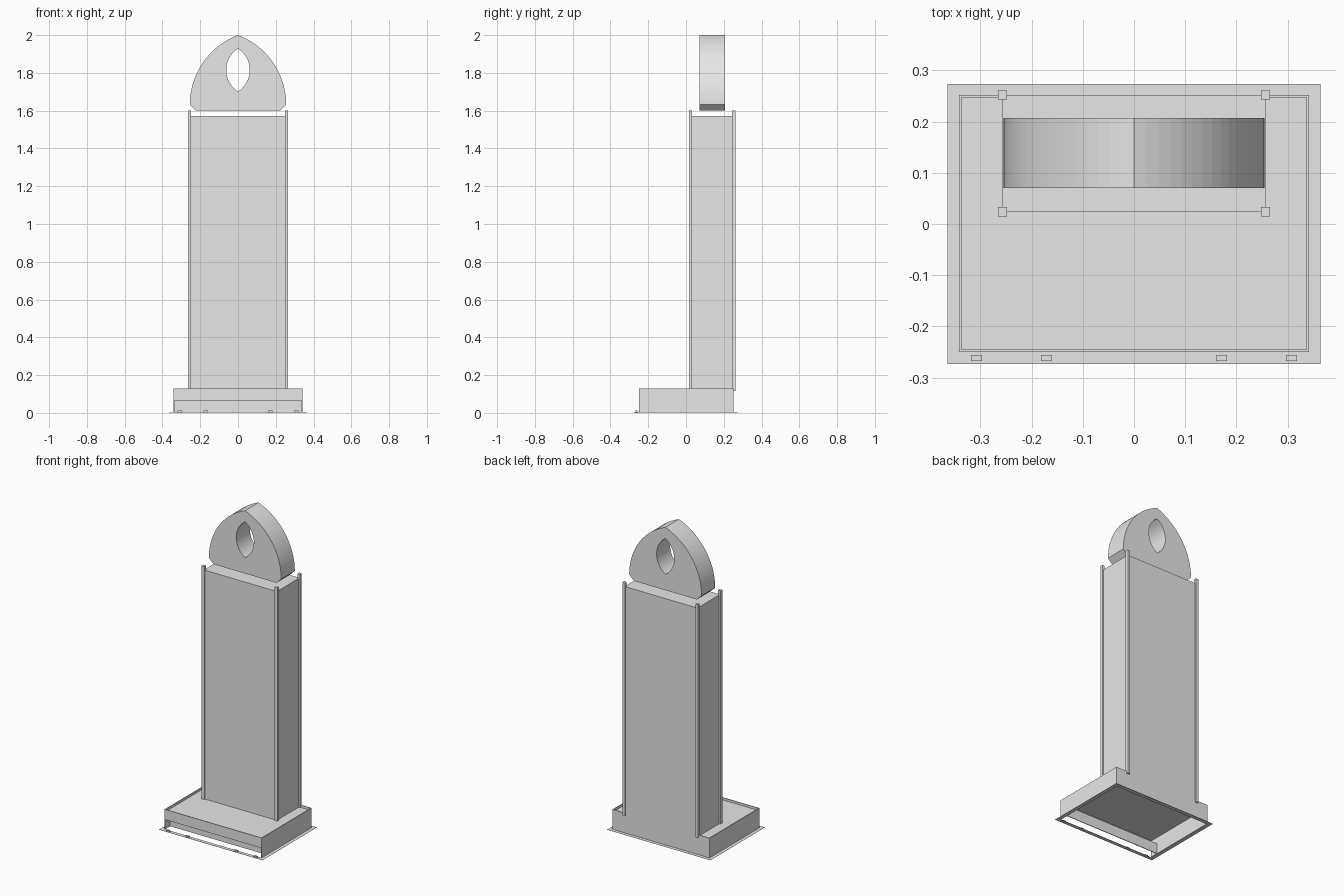
import bpy
from math import asin, cos, sin, pi

cube = bpy.data.objects.get("Cube")
if cube:
    bpy.data.objects.remove(cube, do_unlink=True)

grey = bpy.data.materials.new("plain_grey")
grey.use_nodes = True
COLOUR = (0.8, 0.8, 0.8, 1)
grey.diffuse_color = COLOUR
grey.node_tree.nodes["Principled BSDF"].inputs["Base Color"].default_value = COLOUR


def box(name, x, y, z):
    """Axis-aligned box from (low, high) ranges."""
    bpy.ops.mesh.primitive_cube_add(size=1)
    ob = bpy.context.object
    ob.name = name
    ob.location = [(a + b) / 2 for a, b in (x, y, z)]
    ob.scale = [b - a for a, b in (x, y, z)]
    ob.data.materials.append(grey)
    return ob


def arc_side(half_width, height, steps):
    """Arc from a vertical tangent at (half_width, 0) to a point at (0, height)."""
    r = (half_width ** 2 + height ** 2) / (2 * half_width)
    end = asin(height / r)
    return [(half_width - r + r * cos(end * i / steps), r * sin(end * i / steps))
            for i in range(steps + 1)]


def mirrored(points):
    return [(-x, z) for x, z in reversed(points) if x > 1e-5]


# Main dimensions
W, FRONT, BACK = 0.342, -0.25, 0.252      # base outline
T = 0.0045                                # sheet thickness
FOOT, DECK, RIM = 0.004, 0.115, 0.13      # base heights
BW, BF = 0.257, 0.024                     # body half width and front
KICK_Y, KICK_Z = -0.2, 0.065              # recessed lower front
SIDES = ((-1, "right"), (1, "left"))


def span(side, a, b):
    return tuple(sorted((side * a, side * b)))


# Hollow base: deck, walls and a recessed kick panel
inner = (-W + T, W - T)
box("base_deck", inner, (FRONT + T, BACK - T), (DECK - T, DECK))
box("base_back_wall", inner, (BACK - T, BACK), (FOOT, DECK))
box("base_front_wall", inner, (FRONT, FRONT + T), (KICK_Z, RIM))
box("kick_soffit", inner, (FRONT + T, KICK_Y), (KICK_Z, KICK_Z + T))
box("kick_panel", inner, (KICK_Y, KICK_Y + T), (FOOT, KICK_Z + T))
for s, label in SIDES:
    box(label + "_base_wall", span(s, W - T, W), (FRONT, BACK), (FOOT, RIM))
    box(label + "_back_lip", span(s, BW, W - T), (BACK - T, BACK), (DECK, RIM))

# Thin floor flange around the base
FX, FY, FZ = 0.364, 0.274, (FOOT - 0.001, FOOT)
box("front_flange", (-FX, FX), (-FY, FRONT), FZ)
box("back_flange", (-FX, FX), (BACK, FY), FZ)
for s, label in SIDES:
    box(label + "_flange", span(s, W, FX), (FRONT, BACK), FZ)
    for i, x in enumerate((0.171, 0.308)):
        box(f"{label}_flange_clip_{i + 1}", span(s, x - 0.011, x + 0.011),
            (-0.268, -0.256), (0, 0.012))

# Tall body with corner posts
box("body", (-BW, BW), (BF, BACK), (DECK, 1.572))
P = 0.009
for s, label in SIDES:
    for end, y in (("front", BF), ("back", BACK)):
        box(f"{end}_{label}_post", span(s, BW - P, BW + P), (y - P, y + P), (DECK, 1.6))

# Pointed arch head with an almond-shaped opening
right = [(0.222, 1.6)] + [(x, z + 1.632) for x, z in arc_side(0.255, 0.368, 18)]
upper = arc_side(0.062, 0.114, 10)
half_eye = [(x, -z) for x, z in reversed(upper)] + upper[1:]
eye = [(x, z + 1.815) for x, z in half_eye]
curve = bpy.data.curves.new("head_profile", "CURVE")
curve.dimensions = "2D"
curve.fill_mode = "BOTH"
curve.extrude = 0.0683
for outline in (right + mirrored(right), eye + mirrored(eye)):
    spline = curve.splines.new("POLY")
    spline.points.add(len(outline) - 1)
    for point, (x, z) in zip(spline.points, outline):
        point.co = (x, z, 0, 1)
    spline.use_cyclic_u = True
    spline.use_smooth = False
profile = bpy.data.objects.new("head_profile", curve)
bpy.context.collection.objects.link(profile)
bpy.context.view_layer.update()
mesh = bpy.data.meshes.new_from_object(
    profile.evaluated_get(bpy.context.evaluated_depsgraph_get()))
bpy.data.objects.remove(profile, do_unlink=True)
head = bpy.data.objects.new("arched_head", mesh)
bpy.context.collection.objects.link(head)
head.rotation_euler.x = pi / 2
head.location.y = 0.139
mesh.materials.clear()
mesh.materials.append(grey)
for face in mesh.polygons:
    face.use_smooth = False
    face.material_index = 0
